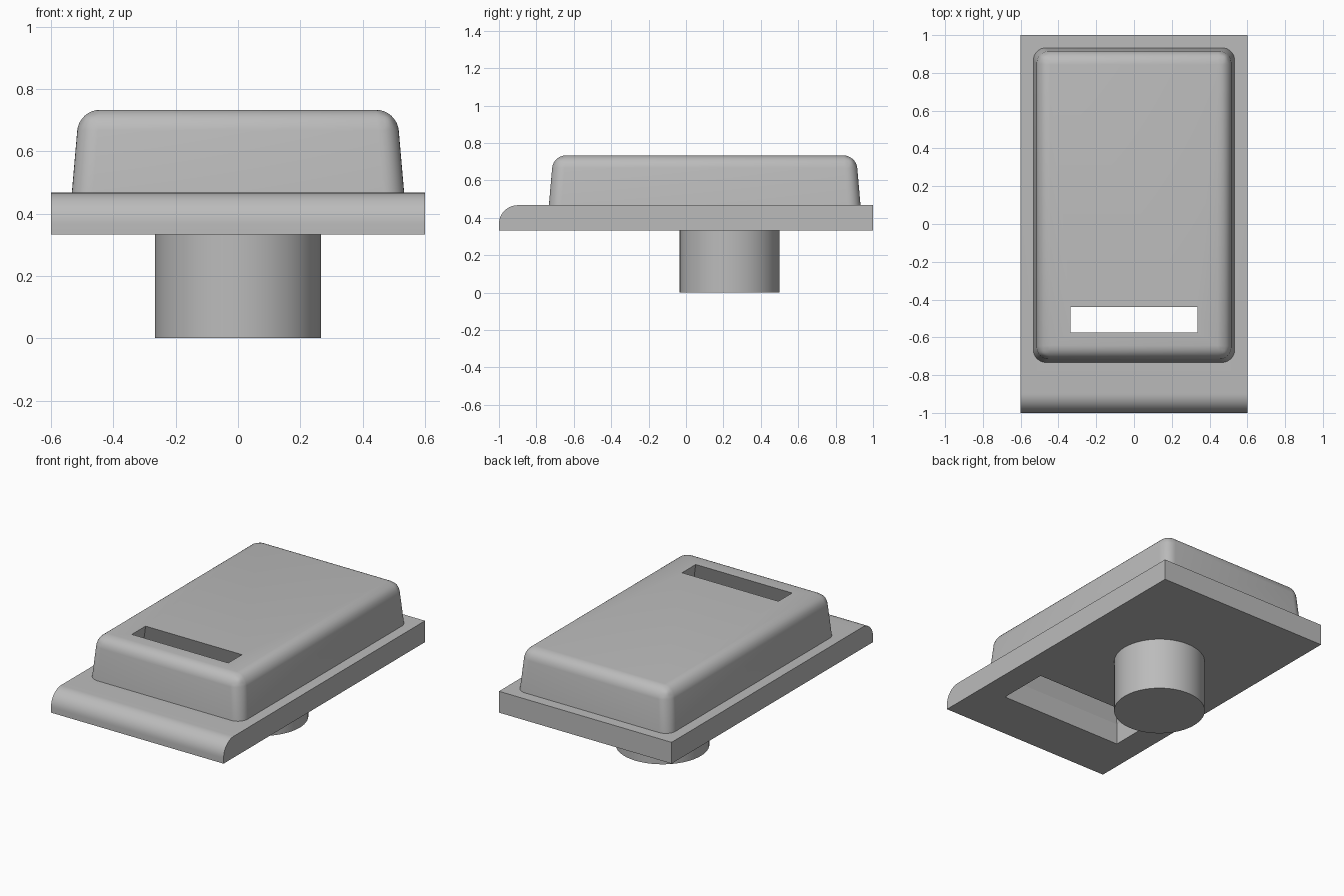
import bpy, bmesh, math

old = bpy.data.objects.get("Cube")
if old:
    bpy.data.objects.remove(old, do_unlink=True)

grey = bpy.data.materials.new("plain_grey")
grey.use_nodes = True
colour = (0.5, 0.5, 0.5, 1)
grey.diffuse_color = colour
grey.node_tree.nodes["Principled BSDF"].inputs["Base Color"].default_value = colour

BASE_LOW, BASE_TOP, TOP = 0.333, 0.467, 0.733


def loft(bm, levels):
    """Stack rectangles (half x, centre y, half y, z) into a closed solid."""
    rings = []
    for hx, cy, hy, z in levels:
        rings.append([bm.verts.new((sx * hx, cy + sy * hy, z))
                      for sx, sy in ((-1, -1), (1, -1), (1, 1), (-1, 1))])
    for a, b in zip(rings, rings[1:]):
        for i in range(4):
            j = (i + 1) % 4
            bm.faces.new((a[i], a[j], b[j], b[i]))
    bm.faces.new(rings[0][::-1])
    bm.faces.new(rings[-1])


def finish(bm, name, smooth=True):
    bmesh.ops.recalc_face_normals(bm, faces=bm.faces)
    mesh = bpy.data.meshes.new(name)
    bm.to_mesh(mesh)
    bm.free()
    mesh.materials.append(grey)
    ob = bpy.data.objects.new(name, mesh)
    bpy.context.collection.objects.link(ob)
    return ob


def round_edges(bm, rule, radius, segments):
    edges = [e for e in bm.edges if rule(*(v.co for v in e.verts))]
    bmesh.ops.bevel(bm, geom=edges, offset=radius, segments=segments,
                    profile=0.5, affect='EDGES')


# Flat base plate with a rounded upper front edge
bm = bmesh.new()
loft(bm, [(0.6, 0, 1, BASE_LOW), (0.6, 0, 1, BASE_TOP)])
round_edges(bm, lambda a, b: all(v.y < -0.9 and v.z > 0.4 for v in (a, b)), 0.1, 12)
base = finish(bm, "base_plate")

# Raised housing with drafted walls, rounded corners and rim
bm = bmesh.new()
loft(bm, [(0.533, 0.1, 0.833, BASE_TOP), (0.51, 0.1, 0.81, TOP)])
round_edges(bm, lambda a, b: max(a.z, b.z) > 0.6, 0.067, 8)
housing = finish(bm, "housing")

# Round mounting post underneath
bm = bmesh.new()
bmesh.ops.create_cone(bm, cap_ends=True, segments=64, radius1=0.267,
                      radius2=0.267, depth=BASE_LOW)
bmesh.ops.translate(bm, verts=bm.verts, vec=(0, 0.233, BASE_LOW / 2))
post = finish(bm, "mounting_post")

# Slot: straight through the plate, narrowing through the housing
bm = bmesh.new()
slot_y = -0.507
loft(bm, [(0.43, slot_y, 0.163, 0.3), (0.43, slot_y, 0.163, BASE_TOP),
          (0.335, slot_y, 0.068, TOP), (0.335, slot_y, 0.068, 0.8)])
cutter = finish(bm, "slot_cutter")
cutter.hide_render = True
cutter.hide_set(True)

for ob in (base, housing):
    cut = ob.modifiers.new("slot", 'BOOLEAN')
    cut.operation = 'DIFFERENCE'
    cut.solver = 'EXACT'
    cut.object = cutter

# Bake the cut, then shade curves smooth and keep edges sharp
for ob in (base, housing, post):
    bpy.ops.object.select_all(action='DESELECT')
    bpy.context.view_layer.objects.active = ob
    ob.select_set(True)
    for m in list(ob.modifiers):
        bpy.ops.object.modifier_apply(modifier=m.name)
    bpy.ops.object.shade_smooth_by_angle(angle=math.radians(30))

bpy.data.objects.remove(cutter, do_unlink=True)
